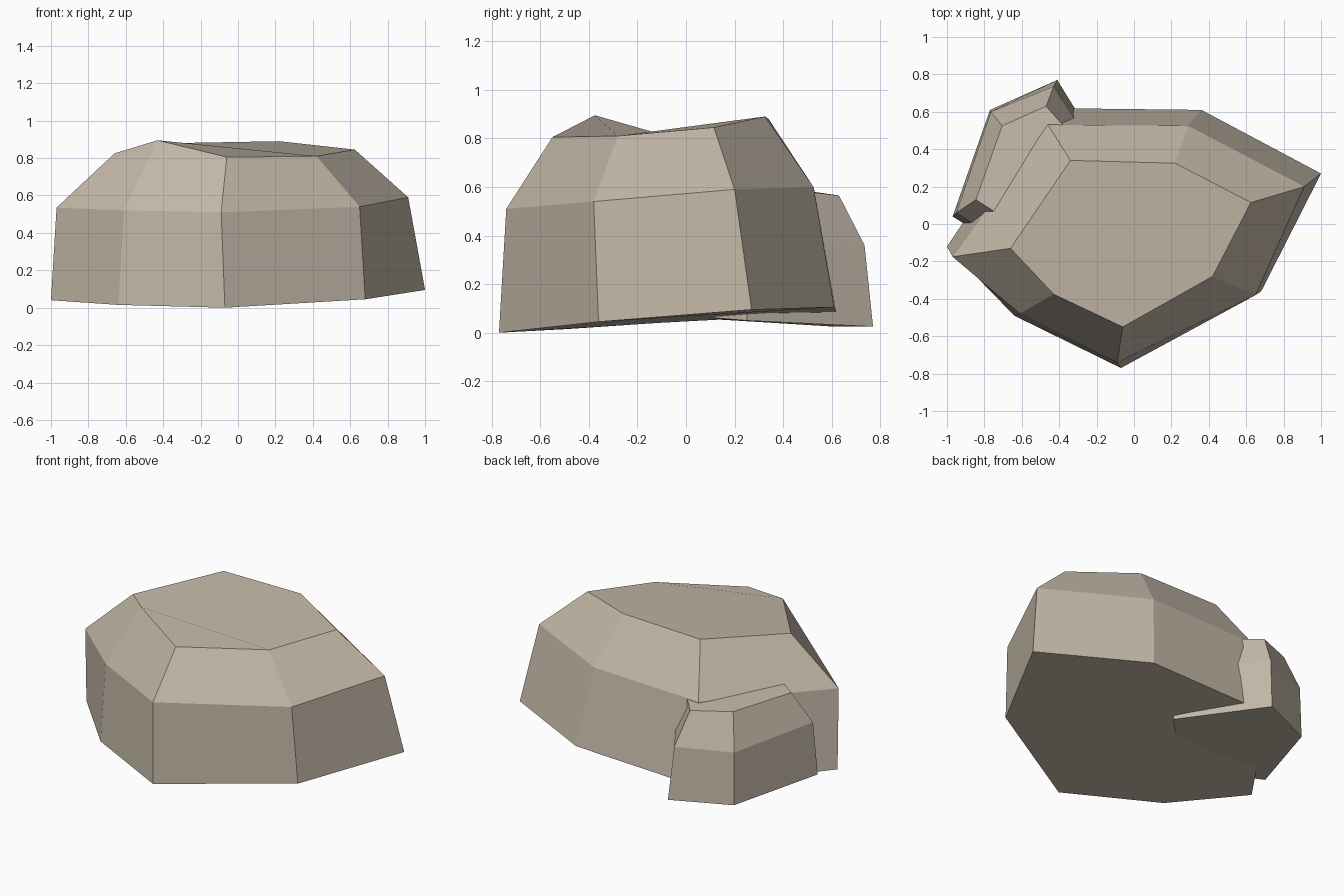
import bpy
import bmesh

# Remove the default object only
default_cube = bpy.data.objects.get("Cube")
if default_cube:
    bpy.data.objects.remove(default_cube, do_unlink=True)


def make_material(name, colour):
    material = bpy.data.materials.new(name)
    material.use_nodes = True
    material.diffuse_color = colour
    shader = next(n for n in material.node_tree.nodes if n.type == 'BSDF_PRINCIPLED')
    shader.inputs["Base Color"].default_value = colour
    shader.inputs["Roughness"].default_value = 0.9
    return material


def make_rock(name, rings, material):
    """Loft a flat-shaded boulder through its base, shoulder and crown rings."""
    bm = bmesh.new()
    loops = [[bm.verts.new(point) for point in ring] for ring in rings]
    for lower, upper in zip(loops, loops[1:]):
        for i in range(len(lower)):
            j = (i + 1) % len(lower)
            bm.faces.new((lower[i], lower[j], upper[j], upper[i]))
    bm.faces.new(loops[0][::-1])
    bm.faces.new(loops[-1])
    bmesh.ops.recalc_face_normals(bm, faces=bm.faces[:])
    mesh = bpy.data.meshes.new(name)
    bm.to_mesh(mesh)
    bm.free()
    mesh.materials.append(material)
    rock = bpy.data.objects.new(name, mesh)
    bpy.context.collection.objects.link(rock)
    return rock


stone = make_material("warm grey stone", (0.55, 0.48, 0.39, 1.0))

# Large boulder: seven sides, counter-clockwise from the front corner
large_base = [(-.07, -.77, 0), (.68, -.36, .045), (1, .27, .095), (.36, .61, .105),
              (-.5, .62, .08), (-1, -.12, .04), (-.64, -.49, .015)]
large_shoulder = [(-.09, -.74, .51), (.65, -.38, .54), (.91, .2, .59), (.29, .525, .6),
                  (-.46, .53, .58), (-.97, -.175, .535), (-.61, -.48, .52)]
large_crown = [(-.06, -.55, .805), (.42, -.28, .81), (.625, .115, .845), (.22, .325, .89),
               (-.34, .34, .88), (-.66, -.13, .825), (-.43, -.375, .895)]
make_rock("large_boulder", [large_base, large_shoulder, large_crown], stone)

# Small boulder: five sides, half buried in the back of the large one
small_base = [(-.09, .25, .05), (-.41, .77, .025), (-.77, .61, .025),
              (-.97, .04, .06), (-.55, -.22, .09)]
small_shoulder = [(-.12, .26, .39), (-.43, .735, .36), (-.765, .6, .36),
                  (-.95, .06, .4), (-.55, -.19, .42)]
small_crown = [(-.2, .33, .6), (-.47, .63, .565), (-.705, .525, .58),
               (-.845, .13, .59), (-.55, -.06, .61)]
make_rock("small_boulder", [small_base, small_shoulder, small_crown], stone)
